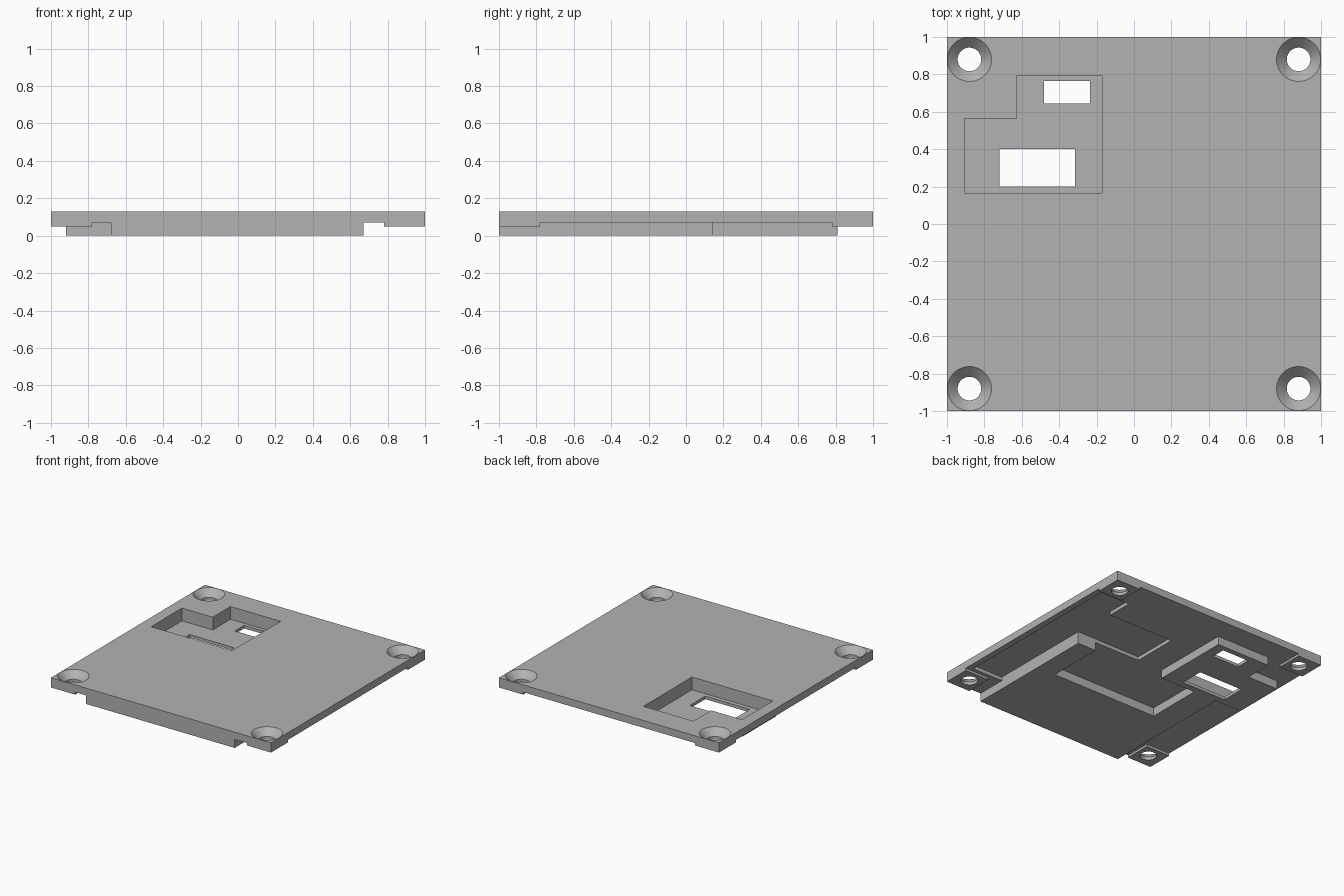
import bpy, bmesh, math

cube = bpy.data.objects.get("Cube")
if cube:
    bpy.data.objects.remove(cube, do_unlink=True)

grey = bpy.data.materials.new("plain grey")
grey.use_nodes = True
colour = (0.45, 0.45, 0.45, 1)
grey.diffuse_color = colour
grey.node_tree.nodes["Principled BSDF"].inputs["Base Color"].default_value = colour


def finish(bm, name):
    bmesh.ops.recalc_face_normals(bm, faces=bm.faces)
    mesh = bpy.data.meshes.new(name)
    bm.to_mesh(mesh)
    bm.free()
    mesh.materials.append(grey)
    ob = bpy.data.objects.new(name, mesh)
    bpy.context.collection.objects.link(ob)
    return ob


def prism(name, outline, z0, z1):
    """Extrude an outline upward from z0 to z1."""
    bm = bmesh.new()
    face = bm.faces.new([bm.verts.new((x, y, z0)) for x, y in outline])
    ext = bmesh.ops.extrude_face_region(bm, geom=[face])
    verts = [v for v in ext["geom"] if isinstance(v, bmesh.types.BMVert)]
    bmesh.ops.translate(bm, verts=verts, vec=(0, 0, z1 - z0))
    return finish(bm, name)


def block(name, x0, x1, y0, y1, z0, z1):
    return prism(name, [(x0, y0), (x1, y0), (x1, y1), (x0, y1)], z0, z1)


def lathe(name, x, y, profile, sides=48):
    """Closed solid of revolution from (radius, z) pairs."""
    bm = bmesh.new()
    rings = [[bm.verts.new((x + r * math.cos(2 * math.pi * i / sides),
                            y + r * math.sin(2 * math.pi * i / sides), z))
              for i in range(sides)] for r, z in profile]
    for a, b in zip(rings, rings[1:]):
        for i in range(sides):
            j = (i + 1) % sides
            bm.faces.new((a[i], a[j], b[j], b[i]))
    bm.faces.new(rings[0])
    bm.faces.new(rings[-1])
    return finish(bm, name)


def combine(target, tool, operation):
    tool.hide_render = True
    mod = target.modifiers.new("combine", "BOOLEAN")
    mod.operation = operation
    mod.solver = "EXACT"
    mod.object = tool
    bpy.context.view_layer.objects.active = target
    bpy.ops.object.modifier_apply(modifier=mod.name)
    bpy.data.objects.remove(tool, do_unlink=True)


# Square cover plate
plate = block("cover_plate", -1, 1, -1, 1, 0.07, 0.13)

# Shallow recess under the plate
recess = [(0.67, -0.75), (0.95, -0.75), (0.95, 0.75), (0.68, 0.75),
          (0.68, 0.53), (0.08, 0.53), (0.08, 0.145), (0.67, 0.145)]
combine(plate, prism("recess_cutter", recess, 0.03, 0.1), "DIFFERENCE")

# Raised layer underneath, with an open bay and the pocket housing
layer = [(-0.68, -1), (0.67, -1), (0.67, 0.145), (0.5, 0.145),
         (0.5, -0.33), (-0.47, -0.33), (-0.47, 0.145), (-0.15, 0.145),
         (-0.15, 0.81), (-0.64, 0.81), (-0.64, 0.58), (-0.92, 0.58),
         (-0.92, 0.145), (-0.68, 0.145)]
combine(plate, prism("lower_layer", layer, 0, 0.09), "UNION")

# Corner pads and countersunk screw holes
corners = [(sx, sy) for sx in (-1, 1) for sy in (-1, 1)]
for sx, sy in corners:
    xs, ys = sorted((sx, sx * 0.78)), sorted((sy, sy * 0.78))
    combine(plate, block("corner_pad", *xs, *ys, 0.05, 0.09), "UNION")
for sx, sy in corners:
    screw = [(0.063, -0.02), (0.063, 0.075), (0.118, 0.13), (0.128, 0.14)]
    combine(plate, lathe("screw_cutter", sx * 0.88, sy * 0.88, screw), "DIFFERENCE")

# L-shaped pocket in the top, with two openings in its floor
pocket = [(-0.905, 0.165), (-0.17, 0.165), (-0.17, 0.795), (-0.625, 0.795),
          (-0.625, 0.565), (-0.905, 0.565)]
combine(plate, prism("pocket_cutter", pocket, 0.025, 0.2), "DIFFERENCE")
combine(plate, block("large_opening_cutter", -0.72, -0.315, 0.2, 0.4, -0.1, 0.2), "DIFFERENCE")
combine(plate, block("small_opening_cutter", -0.48, -0.235, 0.645, 0.765, -0.1, 0.2), "DIFFERENCE")

# Smooth hole walls, crisp edges
bpy.ops.object.select_all(action="DESELECT")
plate.select_set(True)
bpy.context.view_layer.objects.active = plate
bpy.ops.object.shade_smooth_by_angle(angle=math.radians(30))
